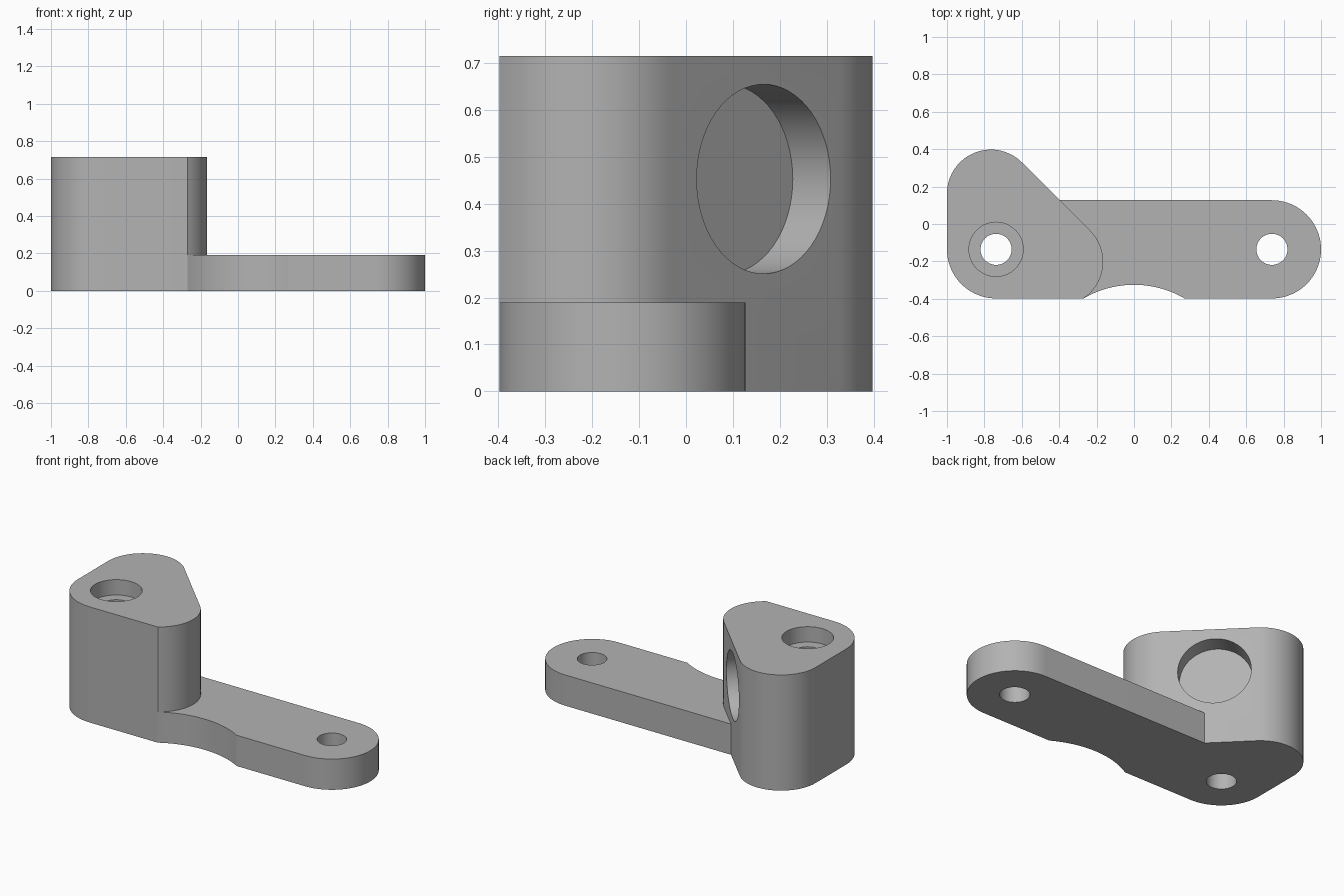
import bpy, bmesh, math
from mathutils import Vector

cube = bpy.data.objects.get("Cube")
if cube:
    bpy.data.objects.remove(cube, do_unlink=True)

grey = bpy.data.materials.new("plain grey")
grey.use_nodes = True
grey.diffuse_color = (0.45, 0.45, 0.45, 1)
grey.node_tree.nodes["Principled BSDF"].inputs["Base Color"].default_value = (0.45, 0.45, 0.45, 1)


def arc(cx, cy, r, start, end, n=20):
    angles = [math.radians(start + (end - start) * i / n) for i in range(n + 1)]
    return [(cx + r * math.cos(a), cy + r * math.sin(a)) for a in angles]


def extrude(name, outline, height):
    """Solid prism from a closed outline standing on z = 0."""
    bm = bmesh.new()
    face = bm.faces.new([bm.verts.new((x, y, 0)) for x, y in outline])
    top = bmesh.ops.extrude_face_region(bm, geom=[face])["geom"]
    bmesh.ops.translate(bm, vec=(0, 0, height),
                        verts=[v for v in top if isinstance(v, bmesh.types.BMVert)])
    bmesh.ops.recalc_face_normals(bm, faces=bm.faces)
    mesh = bpy.data.meshes.new(name)
    bm.to_mesh(mesh)
    bm.free()
    mesh.materials.append(grey)
    obj = bpy.data.objects.new(name, mesh)
    bpy.context.collection.objects.link(obj)
    return obj


def cylinder(name, center, radius, depth, axis=(0, 0, 1)):
    bpy.ops.mesh.primitive_cylinder_add(vertices=64, radius=radius, depth=depth, location=center)
    obj = bpy.context.object
    obj.name = name
    obj.rotation_euler = Vector(axis).to_track_quat("Z", "Y").to_euler()
    obj.data.materials.append(grey)
    return obj


def combine(target, other, operation):
    mod = target.modifiers.new(other.name, "BOOLEAN")
    mod.operation, mod.solver, mod.object = operation, "EXACT", other
    bpy.context.view_layer.objects.active = target
    bpy.ops.object.modifier_apply(modifier=mod.name)
    bpy.data.objects.remove(other, do_unlink=True)


FRONT, BACK = -0.398, 0.127       # arm edges in y
HOLE_X, HOLE_Y, END_R = 0.7375, -0.1355, 0.2625
HEIGHT, ARM_H = 0.715, 0.19
corner = (-0.27, FRONT)

# Tall block with three rounded corners
block = extrude("bracket_body",
                arc(-0.765, 0.163, 0.235, 180, 45)
                + arc(-0.4, -0.202, 0.235, 45, -56)
                + [corner]
                + arc(-HOLE_X, HOLE_Y, END_R, 270, 180), HEIGHT)

# Flat arm with a round end and a shallow scoop in its front edge
scoop_r = 0.536
scoop_y = -0.325 - scoop_r
half = math.degrees(math.asin(0.27 / scoop_r))
scoop = arc(0, scoop_y, scoop_r, 90 + half, 90 - half)
arm = extrude("arm", [corner] + scoop[1:]
              + arc(HOLE_X, HOLE_Y, END_R, -90, 90, 40)
              + [(-0.5, BACK), (-0.5, -0.1)], ARM_H)
combine(block, arm, "UNION")

# Bolt holes and the counterbore
for side in (-1, 1):
    combine(block, cylinder("bolt_hole", (side * HOLE_X, HOLE_Y, 0.4), 0.083, 2), "DIFFERENCE")
combine(block, cylinder("counterbore", (-HOLE_X, HOLE_Y, HEIGHT), 0.145, 0.19), "DIFFERENCE")

# Blind round pocket in the slanted face
combine(block, cylinder("pocket", (-0.434, 0.167, 0.453), 0.202, 0.232, (1, 1, 0)), "DIFFERENCE")

bpy.ops.object.select_all(action="DESELECT")
block.select_set(True)
bpy.context.view_layer.objects.active = block
bpy.ops.object.shade_smooth_by_angle(angle=math.radians(25))
